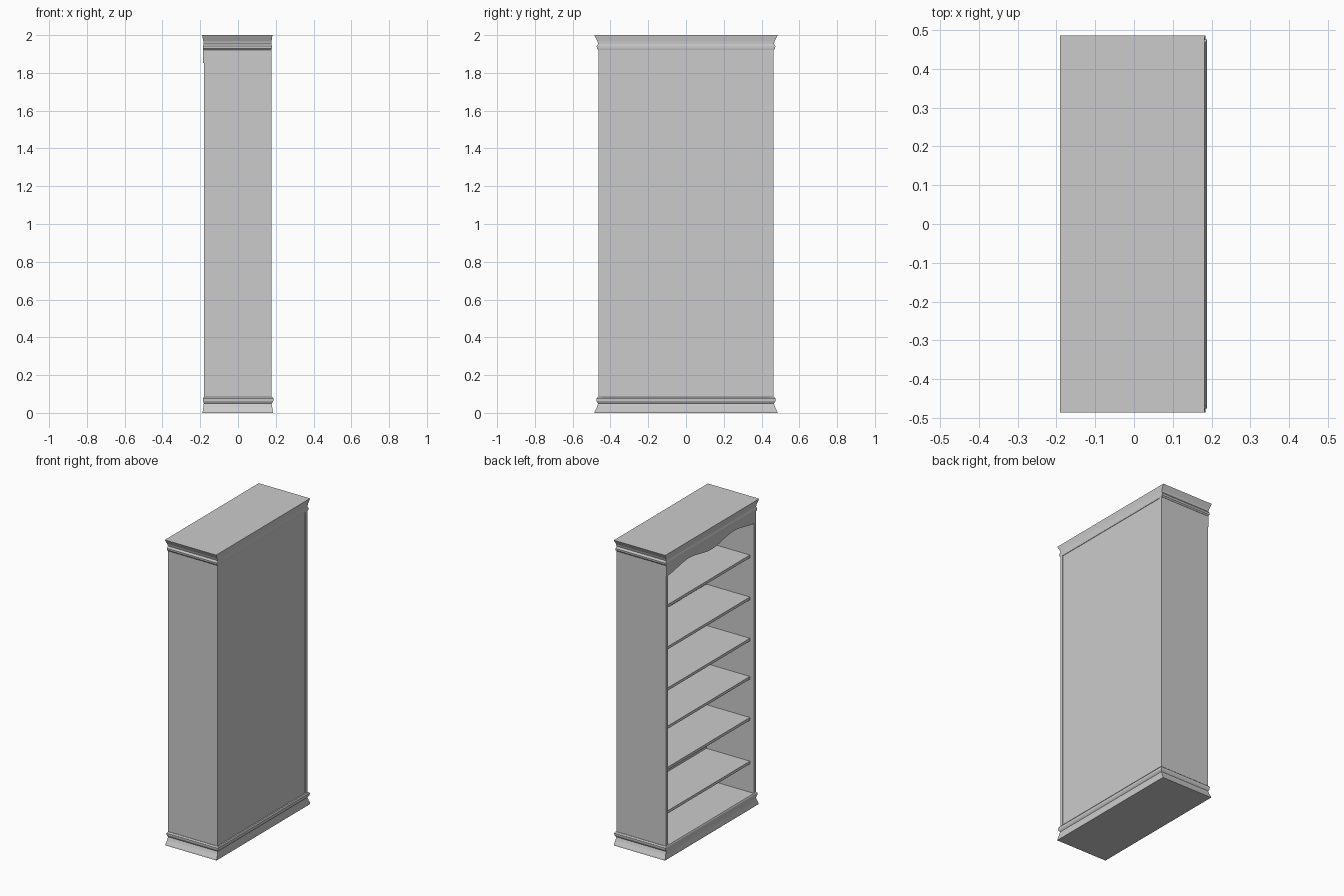
import bpy, bmesh, math

if "Cube" in bpy.data.objects:
    bpy.data.objects.remove(bpy.data.objects["Cube"])


def make(name, bm):
    bmesh.ops.recalc_face_normals(bm, faces=bm.faces)
    me = bpy.data.meshes.new(name)
    bm.to_mesh(me)
    bm.free()
    ob = bpy.data.objects.new(name, me)
    bpy.context.collection.objects.link(ob)
    return ob


def box(name, x0, x1, y0, y1, z0, z1):
    bm = bmesh.new()
    bmesh.ops.create_cube(bm, size=1)
    for v in bm.verts:
        v.co = ((x0 + x1) / 2 + v.co.x * (x1 - x0),
                (y0 + y1) / 2 + v.co.y * (y1 - y0),
                (z0 + z1) / 2 + v.co.z * (z1 - z0))
    return make(name, bm)


def moulding(name, rows):
    """Stacked rectangles (z, x_min, x_max, half_y) joined into a moulded slab."""
    bm = bmesh.new()
    rings = [[bm.verts.new(p) for p in ((a, -h, z), (b, -h, z), (b, h, z), (a, h, z))]
             for z, a, b, h in rows]
    for lo, hi in zip(rings, rings[1:]):
        for i in range(4):
            j = (i + 1) % 4
            bm.faces.new((lo[i], lo[j], hi[j], hi[i]))
    bm.faces.new(rings[0])
    bm.faces.new(rings[-1])
    return make(name, bm)


X0, X1, Y = -0.181, 0.177, 0.464   # carcass extents
T = 0.02                           # side panel thickness

# Flared plinth with a bead on top
moulding("base_moulding", [
    (0.0, -0.187, 0.184, 0.485), (0.008, -0.187, 0.184, 0.483),
    (0.03, -0.183, 0.181, 0.472), (0.05, -0.181, 0.178, 0.465),
    (0.056, -0.183, 0.183, 0.470), (0.064, -0.185, 0.187, 0.474),
    (0.077, -0.185, 0.188, 0.475), (0.084, -0.181, 0.183, 0.467)])

# Flared cornice with a bead below
moulding("cornice", [
    (1.922, -0.181, 0.177, 0.465), (1.93, -0.185, 0.179, 0.472),
    (1.942, -0.185, 0.179, 0.473), (1.954, -0.182, 0.177, 0.465),
    (1.97, -0.184, 0.178, 0.470), (1.99, -0.188, 0.181, 0.481),
    (2.0, -0.190, 0.182, 0.486)])

# Side panels
for s, side in ((-1, "front"), (1, "rear")):
    ya, yb = sorted((s * Y, s * (Y - T)))
    box("side_panel_" + side, X0, X1, ya, yb, 0.08, 1.925)

# Back panel, slightly inset
box("back_panel", X1 - 0.014, X1 - 0.003, -Y + T, Y - T, 0.08, 1.925)

# Shelves
for i, z in enumerate((0.287, 0.573, 0.842, 1.092, 1.362, 1.637)):
    box(f"shelf_{i + 1}", -0.152, X1 - 0.01, -Y + T, Y - T, z - 0.018, z)

# Scalloped valance under the cornice
bm = bmesh.new()
N = 32
strip = []
for i in range(N + 1):
    t = i / N
    y = -Y + 2 * Y * t
    z = 1.868 - 0.016 * math.cos(4 * math.pi * t)
    strip.append([bm.verts.new((x, y, h)) for x, h in
                  ((-0.184, z), (-0.166, z), (-0.166, 1.93), (-0.184, 1.93))])
for a, b in zip(strip, strip[1:]):
    for i in range(4):
        j = (i + 1) % 4
        bm.faces.new((a[i], a[j], b[j], b[i]))
bm.faces.new(strip[0])
bm.faces.new(strip[-1])
make("valance", bm)
